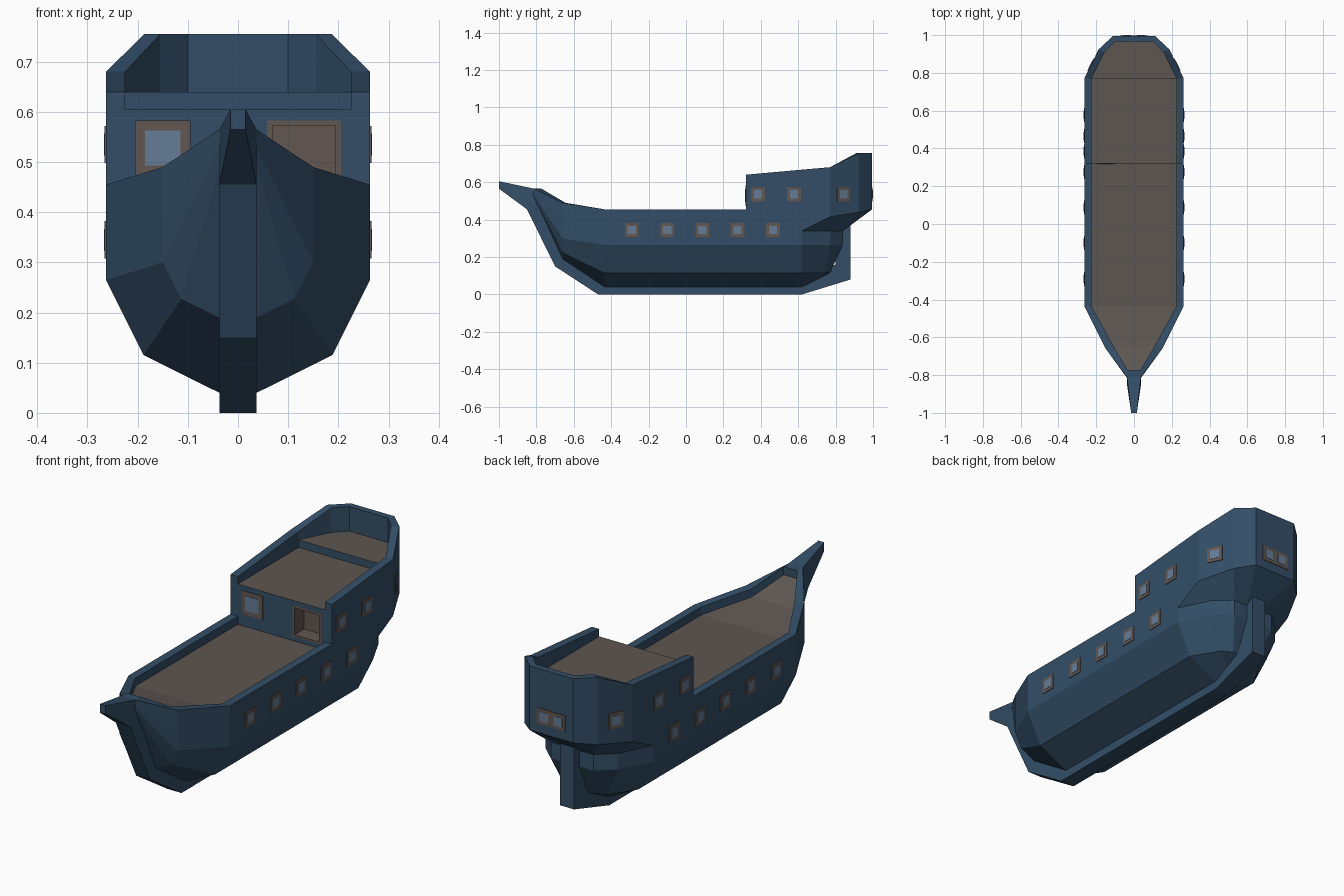
import bpy, bmesh, math
from mathutils import Matrix

if "Cube" in bpy.data.objects:
    bpy.data.objects.remove(bpy.data.objects["Cube"])


def material(name, rgb):
    m = bpy.data.materials.new(name)
    m.diffuse_color = (*rgb, 1)
    m.use_nodes = True
    m.node_tree.nodes["Principled BSDF"].inputs["Base Color"].default_value = m.diffuse_color
    return m


BLUE = material("navy_planks", (0.033, 0.076, 0.135))
DECK = material("deck_brown", (0.110, 0.094, 0.085))
FRAME = material("frame_brown", (0.122, 0.095, 0.083))
GLASS = material("window_glass", (0.13, 0.20, 0.31))


def finish(name, bm, mats):
    me = bpy.data.meshes.new(name)
    bm.to_mesh(me)
    bm.free()
    for m in mats:
        me.materials.append(m)
    ob = bpy.data.objects.new(name, me)
    bpy.context.collection.objects.link(ob)
    return ob


# Hull: mirrored loft. Each station runs keel, bilge, chine, lower edge,
# overhang knuckle, outer rail, inner rail, deck edge.
def mid(y, rail, deck):
    return [(.037, y, .04), (.188, y, .115), (.263, y, .265), (.263, y, .34), (.263, y, .34),
            (.263, y, rail), (.225, y, rail), (.225, y, deck)]


bow = [(.037, -.76, .41), (.037, -.80, .49), (.037, -.815, .53), (.037, -.815, .54),
       (.037, -.815, .54), (.037, -.81, .565), (.035, -.772, .565), (.035, -.772, .527)]
fore = [(.037, -.66, .19), (.113, -.66, .227), (.15, -.66, .30), (.15, -.66, .39),
        (.15, -.66, .39), (.15, -.66, .49), (.11, -.645, .49), (.11, -.645, .452)]
quarter = [(.037, .70, .08), (.113, .745, .115), (.188, .77, .265), (.188, .77, .34),
           (.263, .77, .415), (.263, .77, .68), (.225, .77, .68), (.225, .77, .605)]
quarter_up = quarter[:-1] + [(.225, .77, .64)]
corner = [(.037, .77, .115), (.06, .77, .118), (.11, .84, .265), (.11, .84, .34),
          (.187, .925, .44), (.187, .925, .755), (.155, .91, .755), (.155, .91, .64)]
stern = [(.037, .77, .115), (.037, .77, .118), (.037, .84, .265), (.037, .84, .34),
         (.112, .995, .455), (.112, .995, .755), (.10, .965, .755), (.10, .965, .64)]
stations = [bow, fore, mid(-.435, .455, .417), mid(.32, .455, .417), mid(.32, .64, .605),
            mid(.62, .667, .605), quarter, quarter_up, corner, stern]

bm = bmesh.new()
R = [[bm.verts.new(p) for p in s] for s in stations]
L = [[bm.verts.new((-x, y, z)) for x, y, z in s] for s in stations]
decks = []
for i in range(len(stations) - 1):
    for j in range(7):
        for S in (R, L):
            bm.faces.new((S[i][j], S[i + 1][j], S[i + 1][j + 1], S[i][j + 1]))
    bm.faces.new((R[i][0], R[i + 1][0], L[i + 1][0], L[i][0]))
    if i != 3:  # the bulkhead is its own part
        decks.append(bm.faces.new((R[i][7], R[i + 1][7], L[i + 1][7], L[i][7])))
for e in (0, -1):
    for j in range(7):
        bm.faces.new((R[e][j], R[e][j + 1], L[e][j + 1], L[e][j]))
bm.normal_update()
for f in decks:
    if abs(f.normal.z) > .5:
        f.material_index = 1
bmesh.ops.remove_doubles(bm, verts=bm.verts, dist=1e-4)
bmesh.ops.delete(bm, geom=[f for f in bm.faces if f.calc_area() < 1e-6], context='FACES_ONLY')
bmesh.ops.recalc_face_normals(bm, faces=bm.faces)
finish("hull", bm, [BLUE, DECK])

# Cabin bulkhead with a framed, recessed doorway
bm = bmesh.new()
xs, zs = (-.225, .058, .205, .225), (.417, .436, .583, .605)
V = [[bm.verts.new((x, .32, z)) for x in xs] for z in zs]
for i in range(3):
    for j in range(3):
        f = bm.faces.new((V[i][j], V[i][j + 1], V[i + 1][j + 1], V[i + 1][j]))
        if i == j == 1:
            door = f
door.material_index = 1
bm.normal_update()
bmesh.ops.inset_individual(bm, faces=[door], thickness=.015)
back = bmesh.ops.extrude_discrete_faces(bm, faces=[door])["faces"][0]
bmesh.ops.translate(bm, verts=back.verts, vec=(0, .07, 0))
finish("cabin_bulkhead", bm, [BLUE, FRAME])

# Keel, stem, prow and rudder post: one strip of (outer, inner, half width)
strip = [((-1, .565), (-1, .605), .015), ((-.85, .455), (-.81, .565), .037),
         ((-.70, .15), (-.62, .25), .037), ((-.47, 0), (-.40, .10), .037),
         ((.62, 0), (.60, .10), .037), ((.88, .08), (.80, .16), .037),
         ((.88, .375), (.80, .345), .037)]
bm = bmesh.new()
rings = [[bm.verts.new((s * w, *p)) for s, p in ((1, o), (1, n), (-1, n), (-1, o))]
         for o, n, w in strip]
for a, b in zip(rings, rings[1:]):
    for j in range(4):
        k = (j + 1) % 4
        bm.faces.new((a[j], a[k], b[k], b[j]))
bm.faces.new(rings[0])
bm.faces.new(rings[-1])
bmesh.ops.recalc_face_normals(bm, faces=bm.faces)
finish("keel_and_stem", bm, [BLUE])


# Windows: thin frame plate with a glass pane; yaw 0 faces +x
def window(name, loc, yaw, size, pane):
    bm = bmesh.new()
    for k, (s, t) in enumerate(((size, .006), (pane, .009))):
        n = len(bm.faces)
        bmesh.ops.create_cube(bm, size=1, matrix=Matrix.Diagonal((t, s, s, 1)))
        bm.faces.ensure_lookup_table()
        for f in bm.faces[n:]:
            f.material_index = k
    bm.transform(Matrix.Translation(loc) @ Matrix.Rotation(yaw, 4, 'Z'))
    finish(name, bm, [FRAME, GLASS])


slant = math.atan2(.076, .155)
side = [((.263, y, .345), 0) for y in (-.29, -.10, .087, .275, .465)]
side += [((.263, y, .535), 0) for y in (.385, .577)]
side += [((.228, .842, .535), slant), ((.037, .995, .535), math.pi / 2)]
for i, ((x, y, z), yaw) in enumerate(side):
    window(f"window_right_{i}", (x, y, z), yaw, .074, .044)
    window(f"window_left_{i}", (-x, y, z), math.pi - yaw, .074, .044)
window("cabin_window", (-.15, .32, .528), -math.pi / 2, .11, .07)
